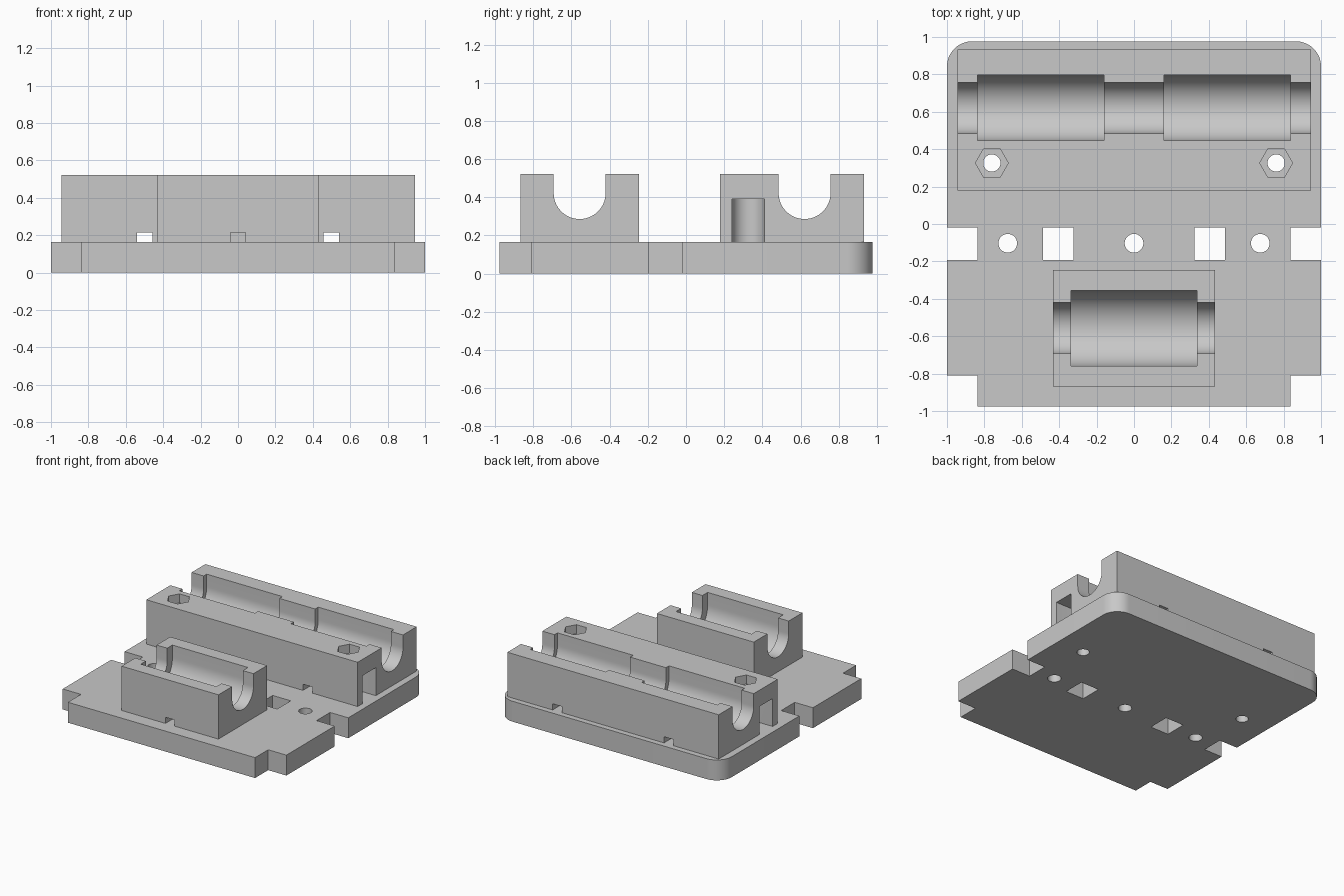
import bpy, bmesh
from math import sin, cos, pi, radians

cube = bpy.data.objects.get("Cube")
if cube:
    bpy.data.objects.remove(cube, do_unlink=True)

GREY = (0.58, 0.58, 0.58, 1)
mat = bpy.data.materials.new("light grey")
mat.use_nodes = True
mat.diffuse_color = GREY
mat.node_tree.nodes["Principled BSDF"].inputs["Base Color"].default_value = GREY


def prism(name, profile, axis, lo, hi):
    """Extrude a closed 2D profile along an axis from lo to hi."""
    place = {"x": lambda u, v, w: (w, u, v),
             "y": lambda u, v, w: (u, w, v),
             "z": lambda u, v, w: (u, v, w)}[axis]
    bm = bmesh.new()
    ends = [[bm.verts.new(place(u, v, w)) for u, v in profile] for w in (lo, hi)]
    for ring in ends:
        bm.faces.new(ring)
    n = len(profile)
    for i in range(n):
        j = (i + 1) % n
        bm.faces.new((ends[0][i], ends[0][j], ends[1][j], ends[1][i]))
    bmesh.ops.recalc_face_normals(bm, faces=bm.faces)
    mesh = bpy.data.meshes.new(name)
    bm.to_mesh(mesh)
    bm.free()
    mesh.materials.append(mat)
    ob = bpy.data.objects.new(name, mesh)
    bpy.context.collection.objects.link(ob)
    return ob


def arc(cx, cy, r, start, end, steps):
    angles = [radians(start + (end - start) * i / steps) for i in range(steps + 1)]
    return [(cx + r * cos(a), cy + r * sin(a)) for a in angles]


def circle(cx, cy, r, sides=32):
    return arc(cx, cy, r, 0, 360, sides)[:-1]


def rect(x0, x1, y0, y1):
    return [(x0, y0), (x1, y0), (x1, y1), (x0, y1)]


def channel(y, r):
    """Open-topped round-bottomed trough section."""
    return [(y - r, 0.7)] + arc(y, AXIS_Z, r, 180, 360, 32) + [(y + r, 0.7)]


def cut(target, profile, axis, lo, hi):
    cutter = prism("cutter", profile, axis, lo, hi)
    cutter.hide_render = True
    mod = target.modifiers.new("cut", "BOOLEAN")
    mod.operation = "DIFFERENCE"
    mod.solver = "EXACT"
    mod.object = cutter
    bpy.ops.object.select_all(action="DESELECT")
    bpy.context.view_layer.objects.active = target
    target.select_set(True)
    bpy.ops.object.modifier_apply(modifier=mod.name)
    bpy.data.objects.remove(cutter, do_unlink=True)


PLATE, TOP, AXIS_Z = 0.165, 0.523, 0.422
BACK_Y, FRONT_Y = 0.621, -0.557
NUT_X, NUT_Y = 0.76, 0.326

# Base plate: half outline with side notch and stepped front corner, mirrored
half = [(0.837, -0.977), (0.837, -0.81), (1, -0.81), (1, -0.193),
        (0.837, -0.193), (0.837, -0.02), (1, -0.02)]
half += arc(0.865, 0.842, 0.135, 0, 90, 12)
plate = prism("base_plate", half + [(-x, y) for x, y in reversed(half)], "z", 0, PLATE)

# Rear bearing block and front bearing block
rear = prism("rear_bearing_block", rect(-0.945, 0.945, 0.179, 0.932), "z", PLATE, TOP)
front = prism("front_bearing_block", rect(-0.433, 0.433, -0.868, -0.247), "z", PLATE, TOP)

# Belt windows and bolt holes in the plate
for x in (-0.675, 0, 0.675):
    cut(plate, circle(x, -0.103, 0.05), "z", -0.1, 0.3)
for s in (-1, 1):
    x0, x1 = sorted((s * 0.324, s * 0.486))
    cut(plate, rect(x0, x1, -0.193, -0.02), "z", -0.1, 0.3)
    cut(plate, circle(s * NUT_X, NUT_Y, 0.046), "z", -0.1, 0.3)

# Rod channels with wider bearing seats
cut(rear, channel(BACK_Y, 0.136), "x", -1.1, 1.1)
cut(front, channel(FRONT_Y, 0.136), "x", -1.1, 1.1)
cut(front, channel(FRONT_Y, 0.202), "x", -0.338, 0.338)
for s in (-1, 1):
    x0, x1 = sorted((s * 0.16, s * 0.837))
    cut(rear, channel(BACK_Y, 0.175), "x", x0, x1)

# Tie slots along the block undersides
cut(front, rect(-0.041, 0.041, 0.1, 0.215), "y", -1.1, 0)
for s in (-1, 1):
    x = s * 0.498
    cut(rear, rect(x - 0.042, x + 0.042, 0.1, 0.215), "y", 0, 1.1)

# Hex nut pockets, bolt holes and round-ended side slots
for s in (-1, 1):
    cut(rear, circle(s * NUT_X, NUT_Y, 0.088, 6), "z", 0.45, 0.7)
    cut(rear, circle(s * NUT_X, NUT_Y, 0.046), "z", 0.1, 0.6)
    slot = [(1.1, NUT_Y + 0.084)] + arc(NUT_X, NUT_Y, 0.084, 90, 270, 20)
    slot.append((1.1, NUT_Y - 0.084))
    cut(rear, [(s * x, y) for x, y in slot], "z", 0.1, 0.391)

# Smooth the round surfaces and keep the edges sharp
bpy.ops.object.select_all(action="DESELECT")
for ob in (plate, rear, front):
    ob.select_set(True)
bpy.context.view_layer.objects.active = plate
bpy.ops.object.shade_smooth_by_angle(angle=radians(30))
